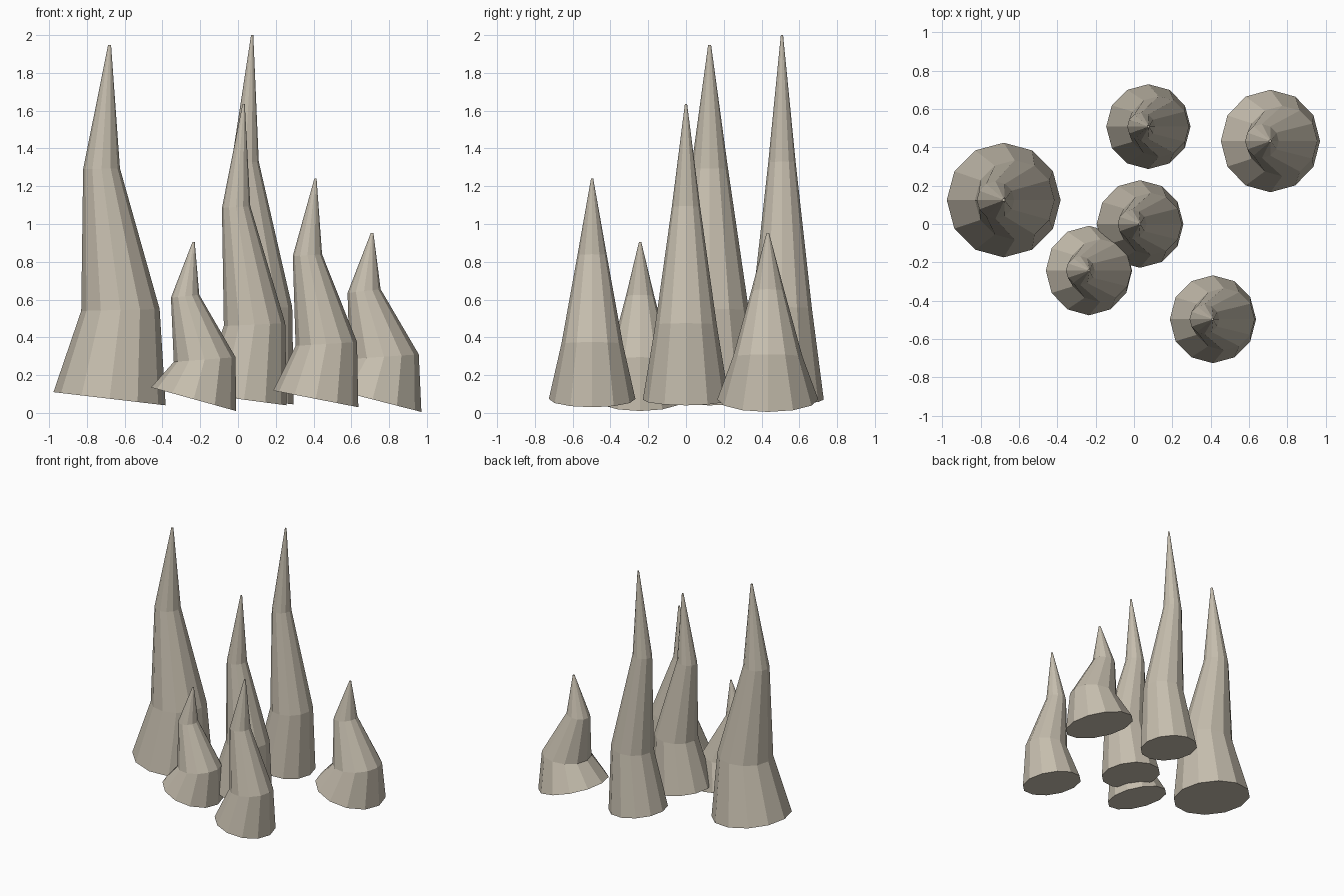
import bpy
import bmesh
from math import cos, sin, pi, hypot

SIDES = 12

cube = bpy.data.objects.get("Cube")
if cube:
    bpy.data.objects.remove(cube, do_unlink=True)

stone = bpy.data.materials.new("beige stone")
stone.use_nodes = True
colour = (0.56, 0.51, 0.42, 1)
stone.diffuse_color = colour
stone.node_tree.nodes["Principled BSDF"].inputs["Base Color"].default_value = colour


def spike(name, y, *rings):
    """Loft rings given as (left x, left z, right x, right z), capped at both ends."""
    bm = bmesh.new()
    loops = []
    for xl, zl, xr, zr in rings:
        radius = hypot(xr - xl, zr - zl) / 2
        loop = []
        for i in range(SIDES):
            a = 2 * pi * i / SIDES
            t = (1 + cos(a)) / 2
            loop.append(bm.verts.new((xl + (xr - xl) * t, y + radius * sin(a),
                                      zl + (zr - zl) * t)))
        loops.append(loop)
    for low, high in zip(loops, loops[1:]):
        for i in range(SIDES):
            j = (i + 1) % SIDES
            bm.faces.new((low[i], low[j], high[j], high[i]))
    bm.faces.new(loops[0][::-1])
    bm.faces.new(loops[-1])
    mesh = bpy.data.meshes.new(name)
    bm.to_mesh(mesh)
    bm.free()
    mesh.materials.append(stone)
    bpy.context.collection.objects.link(bpy.data.objects.new(name, mesh))


# Each spike: tilted base, bulging shoulder, narrow neck, blunt tip
spike("large_right_spike", 0.125, (-0.977, 0.11, -0.383, 0.04), (-0.83, 0.54, -0.415, 0.55),
      (-0.82, 1.29, -0.625, 1.295), (-0.688, 1.947, -0.672, 1.947))
spike("small_front_spike", -0.243, (-0.46, 0.135, -0.01, 0.01), (-0.34, 0.27, -0.013, 0.295),
      (-0.355, 0.61, -0.205, 0.625), (-0.241, 0.905, -0.229, 0.905))
spike("middle_spike", 0, (-0.195, 0.1, 0.258, 0.04), (-0.075, 0.46, 0.25, 0.475),
      (-0.085, 1.085, 0.065, 1.095), (0.024, 1.635, 0.036, 1.635))
spike("tall_back_spike", 0.508, (-0.145, 0.095, 0.295, 0.045), (-0.03, 0.545, 0.287, 0.56),
      (-0.035, 1.32, 0.11, 1.33), (0.069, 2.0, 0.081, 2.0))
spike("front_left_spike", -0.497, (0.187, 0.118, 0.637, 0.03), (0.305, 0.355, 0.63, 0.375),
      (0.29, 0.83, 0.445, 0.84), (0.404, 1.24, 0.416, 1.24))
spike("back_left_spike", 0.433, (0.453, 0.138, 0.971, 0.005), (0.59, 0.285, 0.957, 0.31),
      (0.58, 0.635, 0.755, 0.655), (0.703, 0.952, 0.717, 0.952))
